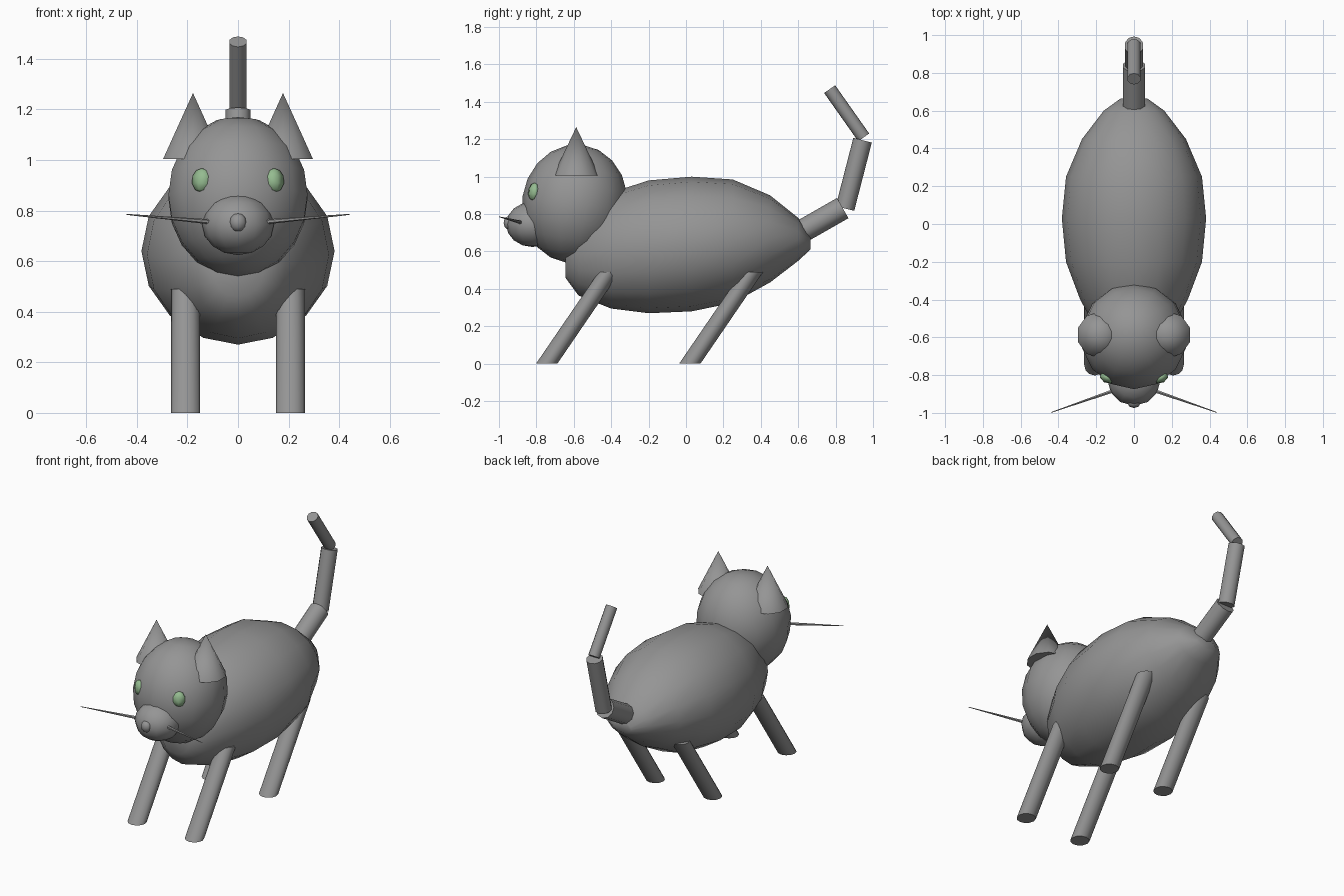
import bpy, bmesh, math
from mathutils import Vector, Matrix

if "Cube" in bpy.data.objects:
    bpy.data.objects.remove(bpy.data.objects["Cube"])


def material(name, rgb):
    m = bpy.data.materials.new(name)
    m.diffuse_color = (*rgb, 1)
    m.use_nodes = True
    m.node_tree.nodes["Principled BSDF"].inputs["Base Color"].default_value = m.diffuse_color
    return m


GREY = material("grey fur", (0.30, 0.30, 0.30))
GREEN = material("green eye", (0.30, 0.50, 0.28))


def finish(name, bm, mat=GREY, angle=50):
    bmesh.ops.recalc_face_normals(bm, faces=bm.faces)
    me = bpy.data.meshes.new(name)
    bm.to_mesh(me)
    bm.free()
    me.materials.append(mat)
    ob = bpy.data.objects.new(name, me)
    bpy.context.collection.objects.link(ob)
    bpy.ops.object.select_all(action='DESELECT')
    bpy.context.view_layer.objects.active = ob
    ob.select_set(True)
    bpy.ops.object.shade_smooth_by_angle(angle=math.radians(angle))
    return ob


def ball(name, pos, radii, seg, rings, mat=GREY, tilt=0, turn=0):
    bm = bmesh.new()
    bmesh.ops.create_uvsphere(bm, u_segments=seg, v_segments=rings, radius=1)
    m = (Matrix.Translation(pos) @ Matrix.Rotation(turn, 4, 'Z')
         @ Matrix.Rotation(tilt, 4, 'X') @ Matrix.Diagonal((*radii, 1)))
    bmesh.ops.transform(bm, matrix=m, verts=bm.verts)
    return finish(name, bm, mat, 80)


def rod(name, a, b, r1, r2, seg=10):
    a, b = Vector(a), Vector(b)
    bm = bmesh.new()
    bmesh.ops.create_cone(bm, cap_ends=True, segments=seg, radius1=r1,
                          radius2=r2, depth=(b - a).length)
    m = (Matrix.Translation((a + b) / 2)
         @ (b - a).to_track_quat('Z', 'Y').to_matrix().to_4x4())
    bmesh.ops.transform(bm, matrix=m, verts=bm.verts)
    return finish(name, bm)


# body: egg lofted along y from (y, bottom, top, half width)
profile = [(-0.645, 0.46, 0.66, 0.10), (-0.575, 0.365, 0.80, 0.19),
           (-0.40, 0.295, 0.915, 0.285), (-0.20, 0.27, 0.98, 0.36),
           (0.03, 0.28, 1.0, 0.382), (0.25, 0.325, 0.985, 0.36),
           (0.45, 0.435, 0.90, 0.275), (0.60, 0.55, 0.78, 0.16),
           (0.665, 0.61, 0.68, 0.07)]
bm = bmesh.new()
N = 16
loops = []
for y, lo, hi, w in profile:
    loops.append([bm.verts.new((w * math.cos(2 * math.pi * i / N), y,
                                (lo + hi) / 2 + (hi - lo) / 2 * math.sin(2 * math.pi * i / N)))
                  for i in range(N)])
for p, q in zip(loops, loops[1:]):
    for i in range(N):
        j = (i + 1) % N
        bm.faces.new((p[i], p[j], q[j], q[i]))
bm.faces.new(loops[0])
bm.faces.new(loops[-1])
finish("body", bm, GREY, 80)

# head, muzzle and nose
ball("head", (0, -0.595, 0.855), (0.282, 0.282, 0.318), 14, 10, tilt=math.radians(-8))
ball("muzzle", (0, -0.82, 0.745), (0.142, 0.142, 0.121), 12, 8)
ball("nose", (0, -0.945, 0.753), (0.035, 0.03, 0.037), 8, 6)

# legs: round tubes slanted backwards, flat on the ground
def leg(name, x, y):
    bm = bmesh.new()
    bmesh.ops.create_cone(bm, cap_ends=True, segments=12, radius1=0.057,
                          radius2=0.057, depth=0.49)
    for v in bm.verts:
        z = v.co.z + 0.245
        v.co = (v.co.x + x, v.co.y + y + 0.335 * z / 0.49, z)
    finish(name, bm)


for side, s in (("right", 1), ("left", -1)):
    leg(side + "_front_leg", s * 0.207, -0.745)
    leg(side + "_back_leg", s * 0.207, 0.02)
    # ear
    ear = rod(side + "_ear", (s * 0.178, -0.587, 1.005), (s * 0.178, -0.587, 1.265), 0.124, 0.0, 10)
    # eye
    ball(side + "_eye", (s * 0.145, -0.815, 0.92), (0.042, 0.026, 0.048), 6, 5,
         GREEN, math.radians(-8), s * math.radians(30))
    # whisker
    rod(side + "_whisker", (s * 0.115, -0.885, 0.756), (s * 0.44, -0.998, 0.785), 0.010, 0.002, 6)

# tail in three bent pieces
rod("tail_base", (0, 0.58, 0.685), (0, 0.838, 0.832), 0.062, 0.062)
rod("tail_middle", (0, 0.85, 0.83), (0, 0.944, 1.195), 0.051, 0.051)
rod("tail_tip", (0, 0.95, 1.21), (0, 0.768, 1.468), 0.036, 0.036)
